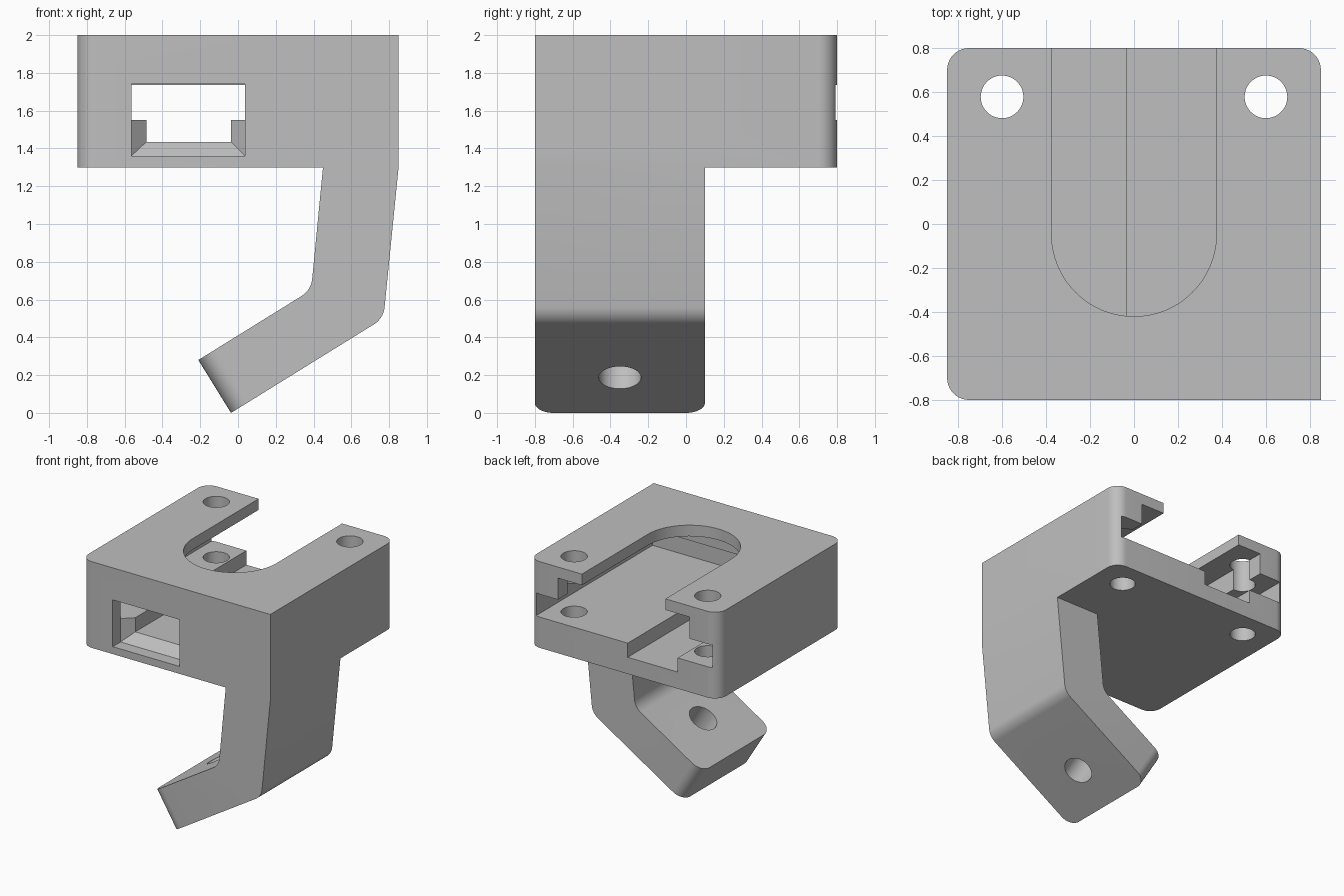
import bpy, bmesh, math
from mathutils import Vector

cube = bpy.data.objects.get("Cube")
if cube:
    bpy.data.objects.remove(cube)

grey = bpy.data.materials.new("plain_grey")
grey.use_nodes = True
grey.diffuse_color = (0.52, 0.52, 0.52, 1)
grey.node_tree.nodes["Principled BSDF"].inputs["Base Color"].default_value = grey.diffuse_color


def loft(name, ring_a, ring_b, bevel_rule=None, radius=0.1):
    """Closed solid between two matching rings of 3D points."""
    bm = bmesh.new()
    a = [bm.verts.new(p) for p in ring_a]
    b = [bm.verts.new(p) for p in ring_b]
    n = len(a)
    bm.faces.new(a)
    bm.faces.new(b[::-1])
    for i in range(n):
        j = (i + 1) % n
        bm.faces.new((a[i], b[i], b[j], a[j]))
    if bevel_rule:
        edges = [e for e in bm.edges if bevel_rule(*[v.co for v in e.verts])]
        bmesh.ops.bevel(bm, geom=edges, offset=radius, segments=10,
                        profile=0.5, affect='EDGES', clamp_overlap=True)
    bmesh.ops.recalc_face_normals(bm, faces=bm.faces)
    mesh = bpy.data.meshes.new(name)
    bm.to_mesh(mesh)
    bm.free()
    mesh.materials.append(grey)
    ob = bpy.data.objects.new(name, mesh)
    bpy.context.collection.objects.link(ob)
    return ob


def box(name, x, y, z):
    ring = [(x[0], y[0]), (x[1], y[0]), (x[1], y[1]), (x[0], y[1])]
    return upright(name, ring, *z)


def upright(name, outline, z0, z1):
    return loft(name, [(x, y, z0) for x, y in outline], [(x, y, z1) for x, y in outline])


def rod(name, start, end, r, sides=48):
    start, end = Vector(start), Vector(end)
    turn = (end - start).to_track_quat('Z', 'Y')
    ring = [turn @ Vector((r * math.cos(t), r * math.sin(t), 0))
            for t in (2 * math.pi * i / sides for i in range(sides))]
    return loft(name, [start + p for p in ring], [end + p for p in ring])


def rounded(corners, steps=10):
    """Outline from (x, y, radius) corners with true arcs."""
    out = []
    n = len(corners)
    for i, (x, y, r) in enumerate(corners):
        p = Vector((x, y))
        if not r:
            out.append(tuple(p))
            continue
        d1 = (Vector(corners[i - 1][:2]) - p).normalized()
        d2 = (Vector(corners[(i + 1) % n][:2]) - p).normalized()
        half = d1.angle(d2) / 2
        c = p + (d1 + d2).normalized() * (r / math.sin(half))
        s = p + d1 * (r / math.tan(half)) - c
        e = p + d2 * (r / math.tan(half)) - c
        sweep = math.pi - 2 * half
        for k in range(steps + 1):
            t = k / steps
            v = (s * math.sin((1 - t) * sweep) + e * math.sin(t * sweep)) / math.sin(sweep)
            out.append(tuple(c + v))
    return out


def combine(target, tool, operation):
    mod = target.modifiers.new(operation, 'BOOLEAN')
    mod.operation, mod.solver, mod.object = operation, 'EXACT', tool
    bpy.context.view_layer.objects.active = target
    bpy.ops.object.modifier_apply(modifier=mod.name)
    bpy.data.objects.remove(tool)


# Housing block: three rounded upright corners, one sharp above the leg
bracket = upright("mounting_bracket", rounded([
    (-0.85, -0.8, 0.1), (0.85, -0.8, 0), (0.85, 0.8, 0.1), (-0.85, 0.8, 0.1)]), 1.3, 2.0)

# Bent leg with rounded tip corners
profile = rounded([(0.45, 1.42, 0), (0.45, 1.3, 0), (0.387, 0.65, 0.12), (-0.21, 0.28, 0),
                   (-0.037, 0, 0), (0.77, 0.5, 0.12), (0.85, 1.3, 0), (0.85, 1.42, 0)])
leg = loft("bent_leg", [(x, -0.8, z) for x, z in profile], [(x, 0.1, z) for x, z in profile],
           lambda p, q: max(p.x, q.x) < 0 and abs(p.y - q.y) < 0.01)
combine(bracket, leg, 'UNION')

# Board cavity: wide slot, narrower headroom above, cable channel below
cutters = [
    box("board_slot", (-0.79, 0.79), (-0.7, 1), (1.55, 1.735)),
    box("headroom", (-0.59, 0.59), (-0.6, 1), (1.65, 1.91)),
    box("channel", (-0.485, -0.037), (-0.64, 1), (1.435, 1.65)),
    box("front_window", (-0.565, 0.037), (-1, -0.7), (1.36, 1.74)),
]

# Tapered throat from the window into the channel
def frame(x0, x1, y, z0):
    return [(x0, y, z0), (x1, y, z0), (x1, y, 1.6), (x0, y, 1.6)]

cutters.append(loft("throat", frame(-0.565, 0.037, -0.7, 1.36),
                    frame(-0.485, -0.037, -0.625, 1.435)))

# U-shaped opening in the lid
arc = [(0.375 * math.cos(t), -0.045 - 0.375 * math.sin(t))
       for t in (math.pi * i / 40 for i in range(41))]
cutters.append(upright("lid_opening", arc + [(-0.375, 1), (0.375, 1)], 1.8, 2.2))

# Screw holes through the housing and the foot
for side in (-1, 1):
    cutters.append(rod("screw_hole", (side * 0.6, 0.578, 1.1), (side * 0.6, 0.578, 2.2), 0.097))
foot, normal = Vector((0.265, -0.35, 0.187)), Vector((-0.527, 0, 0.85))
cutters.append(rod("foot_hole", foot - normal * 0.15, foot + normal * 0.5, 0.112))

for cutter in cutters:
    combine(bracket, cutter, 'DIFFERENCE')

bpy.ops.object.select_all(action='DESELECT')
bracket.select_set(True)
bpy.context.view_layer.objects.active = bracket
bpy.ops.object.shade_smooth_by_angle(angle=math.radians(30))
